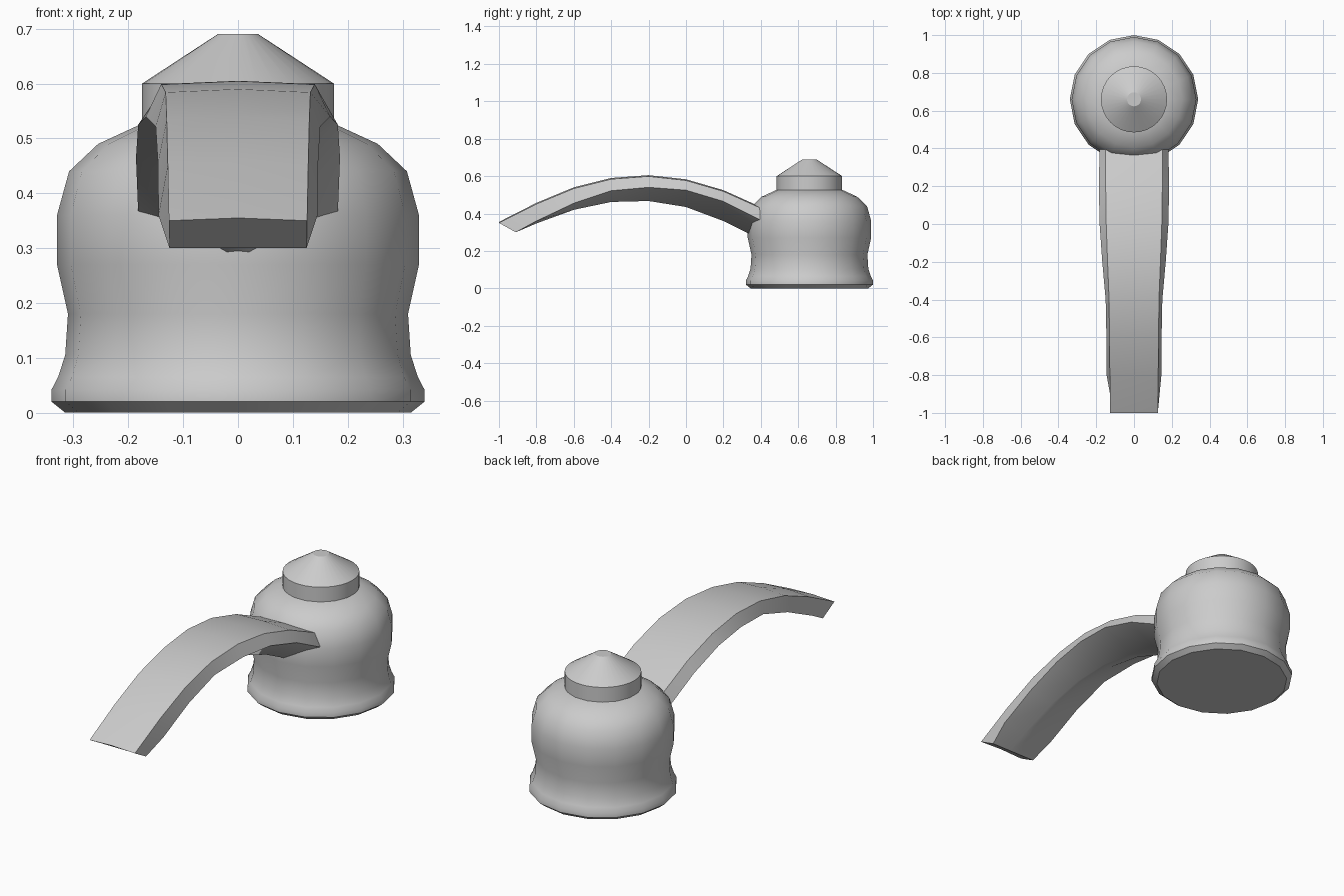
import bpy, bmesh
from math import radians, sin, cos, tau

cube = bpy.data.objects.get("Cube")
if cube:
    bpy.data.objects.remove(cube)

grey = bpy.data.materials.new("plain grey")
grey.use_nodes = True
colour = (0.6, 0.6, 0.6, 1)
grey.diffuse_color = colour
grey.node_tree.nodes["Principled BSDF"].inputs["Base Color"].default_value = colour

HUB_Y = 0.66


def skin(name, rings, angle):
    """Join rings of points into a closed, smooth-shaded tube."""
    bm = bmesh.new()
    loops = [[bm.verts.new(p) for p in ring] for ring in rings]
    for a, b in zip(loops, loops[1:]):
        for i in range(len(a)):
            j = (i + 1) % len(a)
            bm.faces.new((a[i], a[j], b[j], b[i]))
    bm.faces.new(loops[0])
    bm.faces.new(loops[-1])
    bmesh.ops.recalc_face_normals(bm, faces=bm.faces)
    mesh = bpy.data.meshes.new(name)
    bm.to_mesh(mesh)
    bm.free()
    mesh.materials.append(grey)
    obj = bpy.data.objects.new(name, mesh)
    bpy.context.collection.objects.link(obj)
    bpy.ops.object.select_all(action='DESELECT')
    obj.select_set(True)
    bpy.context.view_layer.objects.active = obj
    bpy.ops.object.shade_smooth_by_angle(angle=radians(angle))


def lathe(name, profile, sides, angle):
    """Turn a (radius, height) profile about the hub axis."""
    turns = [tau * i / sides for i in range(sides)]
    skin(name, [[(r * cos(t), HUB_Y + r * sin(t), z) for t in turns]
                for r, z in profile], angle)


# Bell-shaped hub body
lathe("hub_body", [(.315, 0), (.34, .02), (.34, .042), (.328, .065), (.315, .105),
                   (.31, .18), (.33, .27), (.33, .36), (.308, .44), (.255, .49),
                   (.175, .527)], 16, 32)

# Cap with a blunt cone
lathe("hub_cap", [(.175, .5), (.175, .6), (.037, .69)], 32, 30)

# Curved lever: y, top z, side z, bottom z, top half-width, side half-width
stations = [
    (-.8, .457, .36, .347, .128, .145),
    (-.6, .54, .455, .42, .13, .146),
    (-.4, .59, .522, .462, .132, .15),
    (-.2, .605, .54, .467, .14, .168),
    (0, .583, .525, .435, .147, .182),
    (.2, .525, .465, .36, .15, .186),
    (.4, .435, .365, .26, .15, .182),
    (.5, .385, .31, .205, .145, .175),
]
# Slanted square tip, then the ridged sections
rings = [[(-.126, -1, .35), (0, -1, .355), (.126, -1, .35),
          (.125, -.91, .3), (.02, -.91, .3), (-.02, -.91, .3), (-.125, -.91, .3)]]
for y, top, side, low, t, w in stations:
    rings.append([(-t, y, top - .006), (0, y, top), (t, y, top - .006),
                  (w, y, side), (.02, y, low), (-.02, y, low), (-w, y, side)])
skin("lever", rings, 35)
